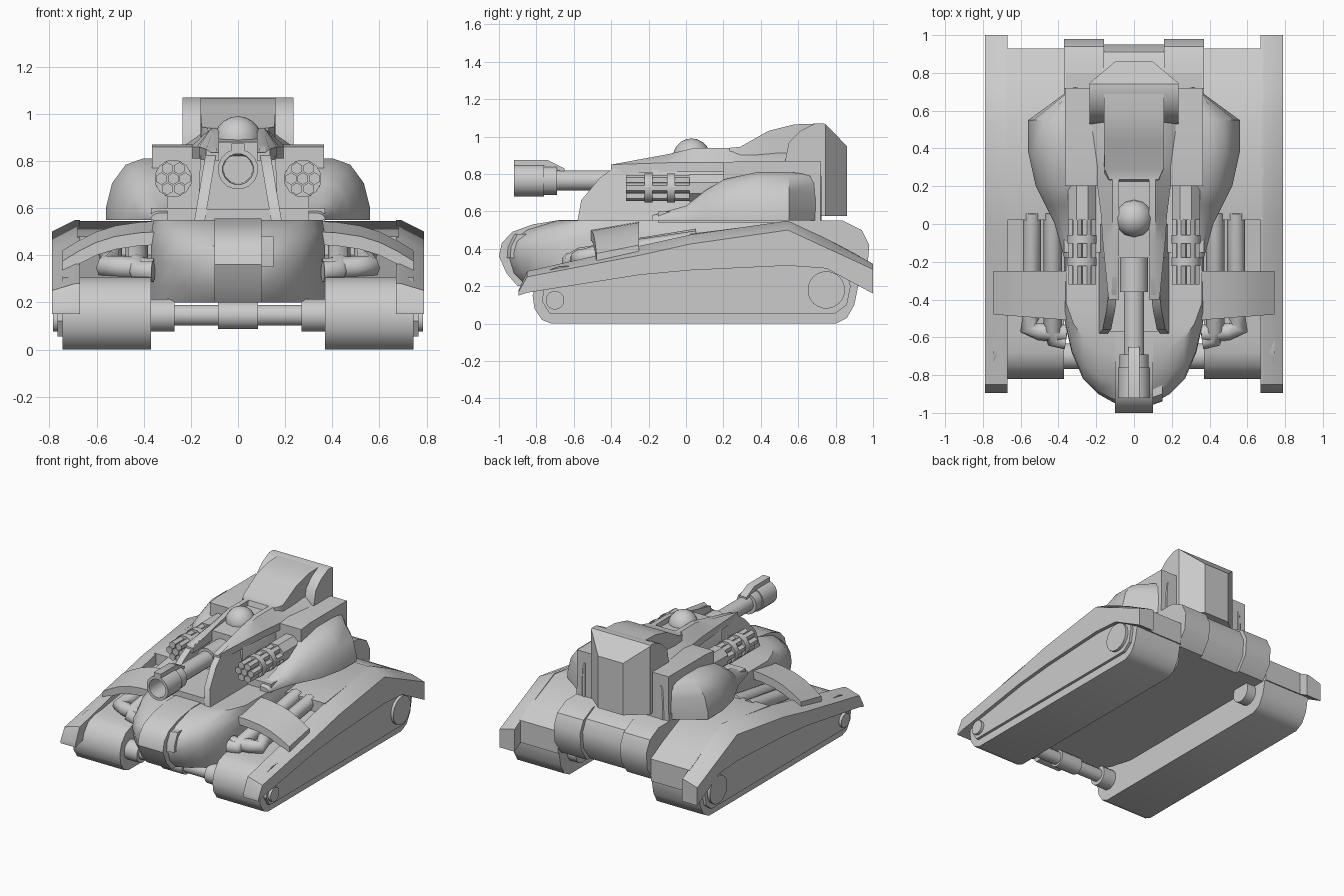
import bpy, bmesh
from math import sin, cos, pi
from mathutils import Vector

if "Cube" in bpy.data.objects:
    bpy.data.objects.remove(bpy.data.objects["Cube"])


def make(name, bm, mirror=False):
    bmesh.ops.remove_doubles(bm, verts=bm.verts, dist=1e-5)
    bmesh.ops.recalc_face_normals(bm, faces=bm.faces)
    me = bpy.data.meshes.new(name)
    bm.to_mesh(me)
    bm.free()
    ob = bpy.data.objects.new(name, me)
    bpy.context.collection.objects.link(ob)
    if mirror:
        ob.modifiers.new("mirror", 'MIRROR').use_mirror_merge = False
    return ob


def loft(name, rings, mirror=False):
    """Skin matching closed rings and cap both ends."""
    bm = bmesh.new()
    rows = [[bm.verts.new(p) for p in r] for r in rings]
    n = len(rows[0])
    for a, b in zip(rows, rows[1:]):
        for i in range(n):
            j = (i + 1) % n
            bm.faces.new((a[i], a[j], b[j], b[i]))
    bm.faces.new(rows[0])
    bm.faces.new(rows[-1])
    return make(name, bm, mirror)


def prism(name, yz, x0, x1, mirror=False):
    return loft(name, [[(x, y, z) for y, z in yz] for x in (x0, x1)], mirror)


def box(name, x, y, z, mirror=False):
    return prism(name, [(y[0], z[0]), (y[1], z[0]), (y[1], z[1]), (y[0], z[1])], x[0], x[1], mirror)


def lathe(name, start, axis, steps, n=16, mirror=False):
    """Stack of (distance, radius) circles along the x or y axis."""
    rings = []
    for d, r in steps:
        ring = []
        for k in range(n):
            a = 2 * pi * (k + 0.5) / n
            u, v = r * cos(a), r * sin(a)
            off = (d, u, v) if axis == 'x' else (u, d, v)
            ring.append(Vector(start) + Vector(off))
        rings.append(ring)
    return loft(name, rings, mirror)


def pipe(name, pts, r):
    for s in (1, -1):
        cu = bpy.data.curves.new(name, 'CURVE')
        cu.dimensions = '3D'
        cu.bevel_depth, cu.bevel_resolution, cu.use_fill_caps = r, 2, True
        sp = cu.splines.new('POLY')
        sp.points.add(len(pts) - 1)
        for p, (x, y, z) in zip(sp.points, pts):
            p.co = (s * x, y, z, 1)
        bpy.context.collection.objects.link(bpy.data.objects.new(name, cu))


# Tracks, raised rear guards, side panels and wheel hubs
low = [(-.72, 0), (.80, 0), (.86, .03), (.9, .1), (.92, .2), (.92, .3), (.75, .4), (.54, .46), (.02, .4),
       (-.6, .31), (-.68, .305), (-.75, .28), (-.8, .22), (-.82, .15), (-.81, .08), (-.77, .02)]
prism("track", low, .37, .745, True)
prism("track_rear_guard", [(.02, .3), (.02, .48), (.54, .545), (.8, .43), (.93, .36), (.93, .2)], .37, .68, True)
prism("track_side_panel", [(-.77, .12), (-.73, .055), (.8, .055), (.86, .1), (.88, .2), (.85, .31),
                           (.45, .33), (-.25, .28), (-.76, .19)], .74, .765, True)
lathe("rear_wheel", (0, .75, .18), 'x', [(.7, .1), (.785, .1)], 20, True)
lathe("front_wheel", (0, -.7, .125), 'x', [(.7, .05), (.785, .05)], 16, True)

# Long fenders with sloping tops
loft("fender", [[(.67, y, b), (.67, y, t), (.69, y, t), (.79, y, t - c), (.79, y, b)] for y, t, b, c in
                [(-.895, .18, .15, .01), (-.85, .28, .165, .03), (-.25, .415, .26, .05), (.02, .475, .285, .05),
                 (.545, .55, .31, .05), (.75, .455, .295, .05), (1, .32, .16, .03)]], True)

# Axles
lathe("front_axle", (0, -.7, .145), 'x', [(-.38, .07), (-.27, .07), (-.27, .045), (-.085, .045), (-.085, .06),
      (.085, .06), (.085, .045), (.27, .045), (.27, .07), (.38, .07)])
lathe("rear_axle_stub", (0, .75, .16), 'x', [(.3, .075), (.38, .075)], 16, True)

# Rounded lower hull, skinned from plan outlines
half = [(.1, -.95), (.19, -.9), (.27, -.82), (.33, -.68), (.37, -.5), (.37, .8)]
rings = []
for z, d, s in [(.2, .1, 1), (.27, .03, 1), (.37, 0, 1), (.44, .02, 1), (.5, .1, .99), (.55, .26, .97)]:
    h = [(x * s, y + d * max(0, -y - .3) / .65, z) for x, y in half]
    rings.append(h + [(-x, y, z) for x, y, z in reversed(h)])
loft("hull", rings)
prism("nose_strip", [(-.85, .2), (-.9, .2), (-.96, .27), (-1, .36), (-.985, .43), (-.93, .49), (-.82, .53),
                     (-.67, .555), (-.5, .555), (-.5, .3)], -.1, .1)
loft("nose_hatch", [[(x, y, z) for y, z in [(-.96 + o, .35), (-.955 + o, .41), (-.92 + o, .48), (-.8, .48), (-.8, .35)]]
                    for x, o in ((.09, 0), (.15, .02))])
rear = [(.5, .2), (.9, .2), (.97, .3), (.98, .42), (.94, .5), (.84, .55), (.5, .55)]
prism("rear_hull_block", rear, .16, .37, True)
prism("rear_hull_centre", [(y - .03, z) for y, z in rear], -.17, .17)

# Exhaust pipes and the curved covers over them
pipe("outer_pipe", [(.54, .06, .45), (.54, -.48, .37), (.56, -.55, .35), (.5, -.57, .35), (.36, -.58, .34)], .048)
pipe("inner_pipe", [(.43, .06, .46), (.43, -.56, .36), (.42, -.61, .33), (.36, -.62, .33)], .048)
cover = []
for x, z in [(.33, .545), (.42, .54), (.52, .525), (.6, .5), (.68, .46), (.745, .42)]:
    y = -.51 + .03 * (x - .33) / .4
    cover.append([(x, y, z - .1), (x, y, z - .045), (x, -.25, z), (x, -.25, z - .06)])
loft("pipe_cover", cover, True)

# Turret base and faceted side pods
box("turret_base", (-.37, .37), (-.15, .72), (.54, .6))
pods = []
for y, w, h in [(-.18, .37, .03), (0, .42, .08), (.1, .47, .16), (.2, .52, .22), (.38, .56, .26),
                (.55, .56, .26), (.725, .32, .24)]:
    pods.append([(.3, y, .55)] + [(.3 + (w - .3) * f, y, .55 + h * g) for f, g in
                [(1, 0), (1, .2), (.9, .6), (.68, .9), (.4, 1), (0, 1)]])
loft("side_pod", pods, True)
prism("shoulder", [(.2, .57), (.72, .55), (.72, .87), (.3, .87), (.2, .86)], .15, .365, True)

# Sloped beams running back along the turret sides
loft("turret_side_beam", [[(.08, y, b), (x, y, b), (x, y, b + .05), (.115, y, t), (.08, y, t)] for y, x, b, t in
                          [(-.4, .135, .8, .835), (-.1, .165, .81, .905), (.05, .175, .81, .94),
                           (.25, .2, .81, .94), (.5, .235, .81, .945), (.6, .235, .81, .945)]], True)

# Central turret spine with raised rear
loft("turret_spine", [[(-.17, y, .55), (-.16, y, .82), (-w, y, t), (w, y, t), (.16, y, .82), (.17, y, .55)]
                      for y, t, w in [(-.18, .88, .105), (.05, .9, .11), (.225, .905, .12), (.235, .94, .13),
                                      (.29, .945, .155), (.44, 1.03, .16), (.58, 1.065, .16), (.72, 1.07, .16)]])
loft("rear_tower", [[(x, .53, .575), (x, .53, .87), (x, .55, .97), (x, .61, 1.03), (x, .69, 1.07), (x, .74, 1.07),
                     (x, r, c), (x, r, .575)] for x, r, c in
                    [(-.235, .746, 1.065), (-.1, .86, .95), (.1, .86, .95), (.235, .746, 1.065)]])
cheek = [(-.58, .55), (-.56, .66), (-.46, .78), (-.37, .845), (-.17, .885), (0, .9), (0, .55)]
loft("turret_cheek", [[(.185 - t - (z - .55) * .17, y, z) for y, z in cheek] for t in (0, .045)], True)
box("cheek_sill", (-.165, .165), (-.57, -.15), (.55, .595))

# Dome on top
bm = bmesh.new()
bmesh.ops.create_uvsphere(bm, u_segments=12, v_segments=10, radius=.1)
bmesh.ops.translate(bm, verts=bm.verts, vec=(0, .03, .89))
make("hatch_dome", bm)

# Main gun with hollow muzzle and sight fin
lathe("main_barrel", (0, 0, .765), 'y', [(-.1, .075), (-.36, .075), (-.36, .055), (-.69, .055), (-.69, .078),
      (-.76, .078), (-.76, .086), (-.92, .086), (-.92, .066), (-.72, .062)])
prism("muzzle_fin", [(-.92, .838), (-.92, .875), (-.74, .875), (-.65, .83), (-.65, .815)], -.028, .028)

# Rotary guns
for k in range(7):
    a, d = k * pi / 3, 0 if k == 6 else .05
    lathe("rotary_barrel", (.275 + d * cos(a), 0, .725 + d * sin(a)), 'y', [(-.32, .026), (.04, .026)], 6, True)
for y in (-.2, -.08):
    lathe("rotary_clamp", (.275, y, .725), 'y', [(-.022, .08), (.022, .08)], 12, True)
lathe("rotary_body", (.275, 0, .725), 'y', [(.02, .08), (.25, .08)], 8, True)

# Smooth gentle curves, keep hard edges
for ob in bpy.context.scene.objects:
    if ob.type == 'MESH':
        bpy.ops.object.select_all(action='DESELECT')
        ob.select_set(True)
        bpy.context.view_layer.objects.active = ob
        bpy.ops.object.shade_smooth_by_angle(angle=.62)
